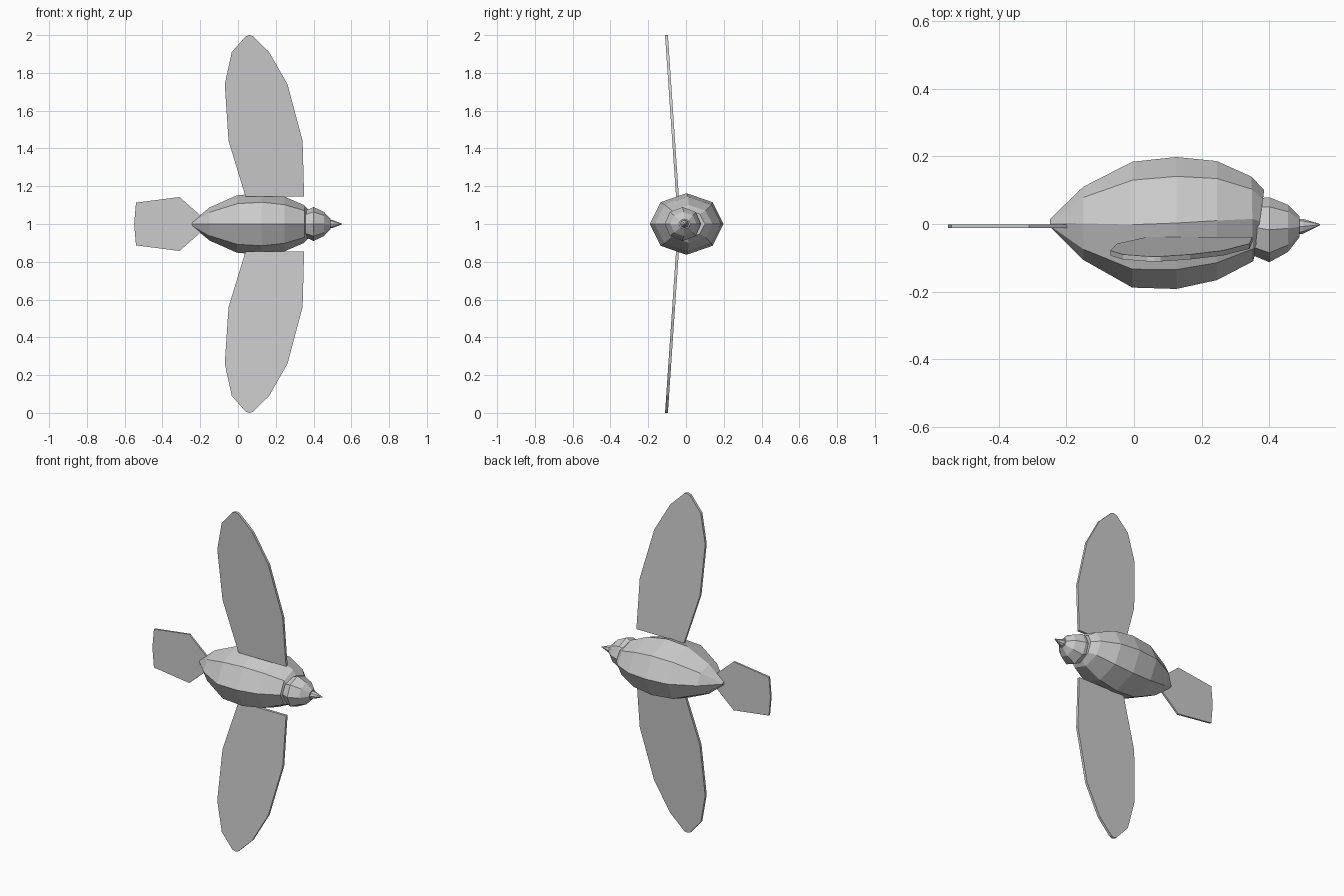
import bpy, bmesh
from math import cos, sin, tau

if "Cube" in bpy.data.objects:
    bpy.data.objects.remove(bpy.data.objects["Cube"])


def finish(name, bm):
    bmesh.ops.recalc_face_normals(bm, faces=bm.faces)
    mesh = bpy.data.meshes.new(name)
    bm.to_mesh(mesh)
    bm.free()
    obj = bpy.data.objects.new(name, mesh)
    bpy.context.collection.objects.link(obj)
    return obj


def loft(name, rings, sides=8):
    """Rings along x: (x, centre y, y radius, z radius, x lean per y)."""
    bm = bmesh.new()
    loops = []
    for x, cy, ry, rz, lean in rings:
        loop = []
        for i in range(sides):
            a = tau * i / sides
            dy = ry * cos(a)
            loop.append(bm.verts.new((x + lean * dy, cy + dy, 1 + rz * sin(a))))
        loops.append(loop)
    for a, b in zip(loops, loops[1:]):
        for i in range(sides):
            j = (i + 1) % sides
            bm.faces.new((a[i], a[j], b[j], b[i]))
    bm.faces.new(loops[0])
    bm.faces.new(loops[-1])
    return finish(name, bm)


def plate(name, outline, front_y, thickness, flip=1):
    """Thin slab from an (x, height from axis) outline; front_y gives its tilt."""
    bm = bmesh.new()
    front = [bm.verts.new((x, front_y(h), 1 + flip * h)) for x, h in outline]
    back = [bm.verts.new((x, front_y(h) + thickness, 1 + flip * h)) for x, h in outline]
    bm.faces.new(front)
    bm.faces.new(back)
    n = len(outline)
    for i in range(n):
        j = (i + 1) % n
        bm.faces.new((front[i], front[j], back[j], back[i]))
    return finish(name, bm)


# Eight-sided body, head and beak
loft("body", [
    (-0.248, 0.003, 0.012, 0.008, 0),
    (-0.15, 0.002, 0.108, 0.088, 0),
    (-0.005, -0.002, 0.186, 0.152, 0),
    (0.125, 0.003, 0.195, 0.163, 0),
    (0.245, 0.010, 0.176, 0.145, 0),
    (0.35, 0.015, 0.125, 0.100, -0.02),
    (0.372, 0.008, 0.092, 0.075, 0.14),
])
loft("head", [
    (0.357, -0.010, 0.085, 0.070, 0),
    (0.40, -0.017, 0.096, 0.090, 0),
    (0.455, -0.013, 0.070, 0.064, 0),
    (0.49, -0.008, 0.030, 0.027, 0),
])
loft("beak", [
    (0.48, -0.008, 0.023, 0.022, 0),
    (0.50, -0.007, 0.022, 0.021, 0),
    (0.55, -0.002, 0.002, 0.002, 0),
])

# Wings, mirrored about the body axis
wing = [(0.04, 0.145), (0.35, 0.145), (0.342, 0.44), (0.262, 0.74),
        (0.165, 0.91), (0.078, 0.995), (0.06, 1.0), (0.04, 0.993),
        (-0.033, 0.91), (-0.07, 0.74), (-0.05, 0.44)]
for name, side in (("upper_wing", 1), ("lower_wing", -1)):
    plate(name, wing, lambda h: -0.043 - 0.068 * h, 0.015, side)

# Flat fan tail
half_tail = [(-0.195, 0.042), (-0.31, 0.143), (-0.54, 0.113)]
tail = half_tail + [(-0.55, 0)] + [(x, -h) for x, h in reversed(half_tail)]
plate("tail", tail, lambda h: -0.012, 0.011)
